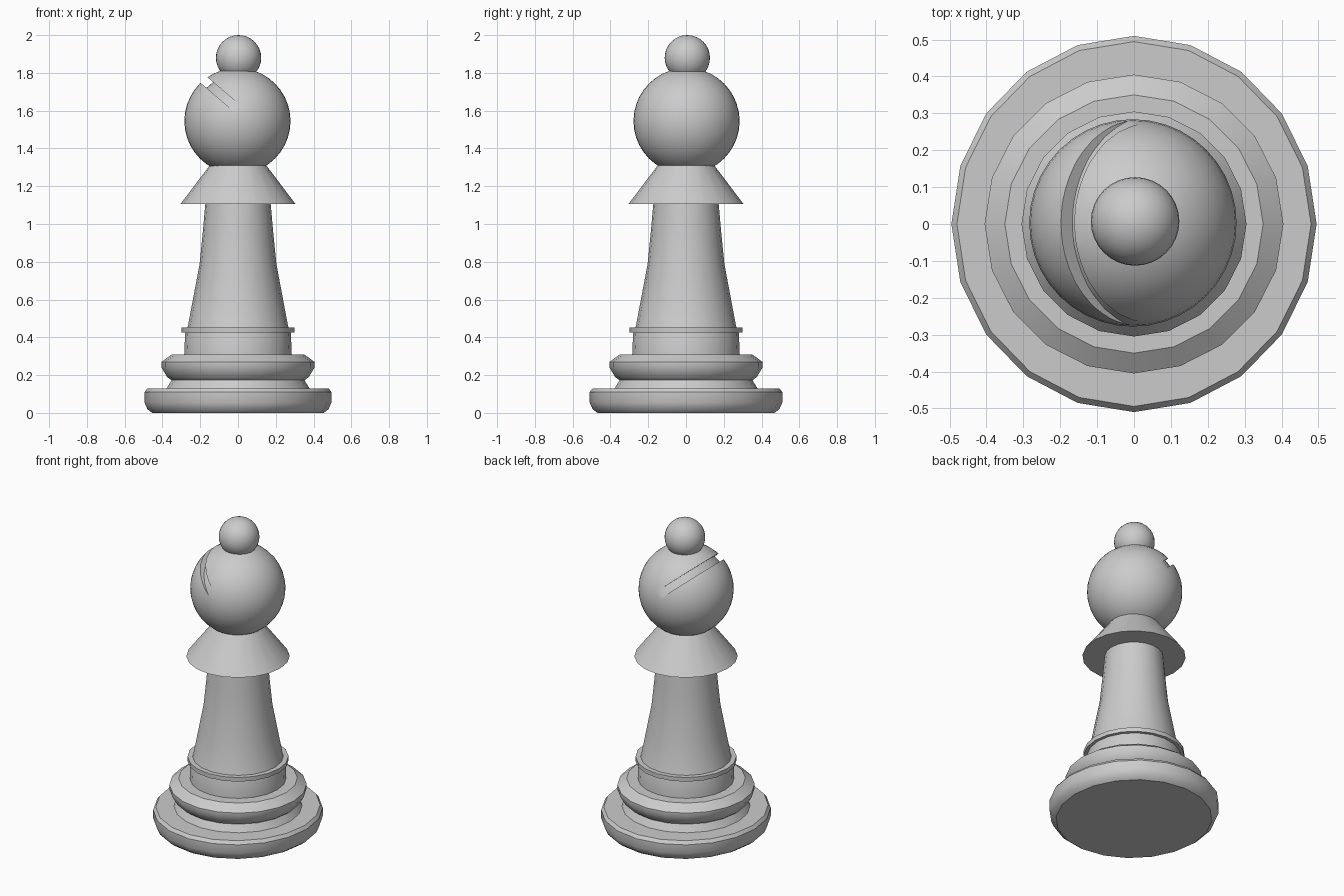
import bpy
import math
from mathutils import Vector, Matrix

if "Cube" in bpy.data.objects:
    bpy.data.objects.remove(bpy.data.objects["Cube"])

SIDES = 20


def smooth(obj, angle=35):
    bpy.ops.object.select_all(action='DESELECT')
    obj.select_set(True)
    bpy.context.view_layer.objects.active = obj
    bpy.ops.object.shade_smooth_by_angle(angle=math.radians(angle))


def lathe(name, profile, sy=1.0):
    """Closed solid of revolution from (radius, height) points."""
    verts, faces = [], []
    for r, z in profile:
        for i in range(SIDES):
            a = 2 * math.pi * i / SIDES
            verts.append((r * math.cos(a), r * sy * math.sin(a), z))
    for k in range(len(profile) - 1):
        for i in range(SIDES):
            j = (i + 1) % SIDES
            b, t = k * SIDES, (k + 1) * SIDES
            faces.append((b + i, b + j, t + j, t + i))
    faces.append(tuple(reversed(range(SIDES))))
    last = (len(profile) - 1) * SIDES
    faces.append(tuple(range(last, last + SIDES)))
    mesh = bpy.data.meshes.new(name)
    mesh.from_pydata(verts, [], faces)
    obj = bpy.data.objects.new(name, mesh)
    bpy.context.collection.objects.link(obj)
    smooth(obj)
    return obj


def ball(name, centre, radius, segments=32, rings=16):
    bpy.ops.mesh.primitive_uv_sphere_add(segments=segments, ring_count=rings,
                                         radius=radius, location=centre)
    obj = bpy.context.object
    obj.name = name
    return obj


def subtract(target, cutter):
    mod = target.modifiers.new("cut", 'BOOLEAN')
    mod.operation = 'DIFFERENCE'
    mod.solver = 'EXACT'
    mod.object = cutter
    bpy.context.view_layer.objects.active = target
    bpy.ops.object.modifier_apply(modifier=mod.name)
    bpy.data.objects.remove(cutter, do_unlink=True)


# Stepped foot
lathe("base", [(0.455, 0), (0.48, 0.02), (0.495, 0.055), (0.495, 0.11), (0.48, 0.13)], 1.03)
lathe("base_neck", [(0.385, 0.12), (0.375, 0.135), (0.345, 0.185)])
lathe("base_ring", [(0.355, 0.175), (0.375, 0.19), (0.405, 0.24), (0.405, 0.27), (0.35, 0.31)])

# Tapering stem with thin band
lathe("stem", [(0.285, 0.30), (0.28, 0.42), (0.265, 0.46), (0.235, 0.62), (0.203, 0.79),
               (0.187, 0.95), (0.172, 1.12)])
lathe("stem_band", [(0.298, 0.425), (0.298, 0.452)])

# Flared collar
lathe("collar", [(0.305, 1.105), (0.15, 1.31)])

# Round head
centre = Vector((-0.003, 0.003, 1.545))
head = ball("head", centre, 0.281, 40, 20)

# Slanted groove: a slab hollowed by an offset ball, so it tapers at both ends
u = Vector((-0.76, 0, 0.65)).normalized()
n = Vector((0.65, 0, 0.76)).normalized()
bpy.ops.mesh.primitive_cube_add(size=1)
slab = bpy.context.object
slab.name = "groove_cutter"
slab.hide_render = True
rot = Matrix((u, Vector((0, 1, 0)), n)).transposed().to_4x4()
slab.matrix_world = (Matrix.Translation(centre + u * 0.23 + n * 0.05) @ rot
                     @ Matrix.Diagonal((0.38, 0.8, 0.046, 1)))
core = ball("groove_core", centre - u * 0.0536, 0.294, 40, 20)
core.hide_render = True
subtract(slab, core)
subtract(head, slab)
smooth(head, 30)

# Top bead
smooth(ball("top_bead", (0.003, 0.007, 1.88), 0.12))
